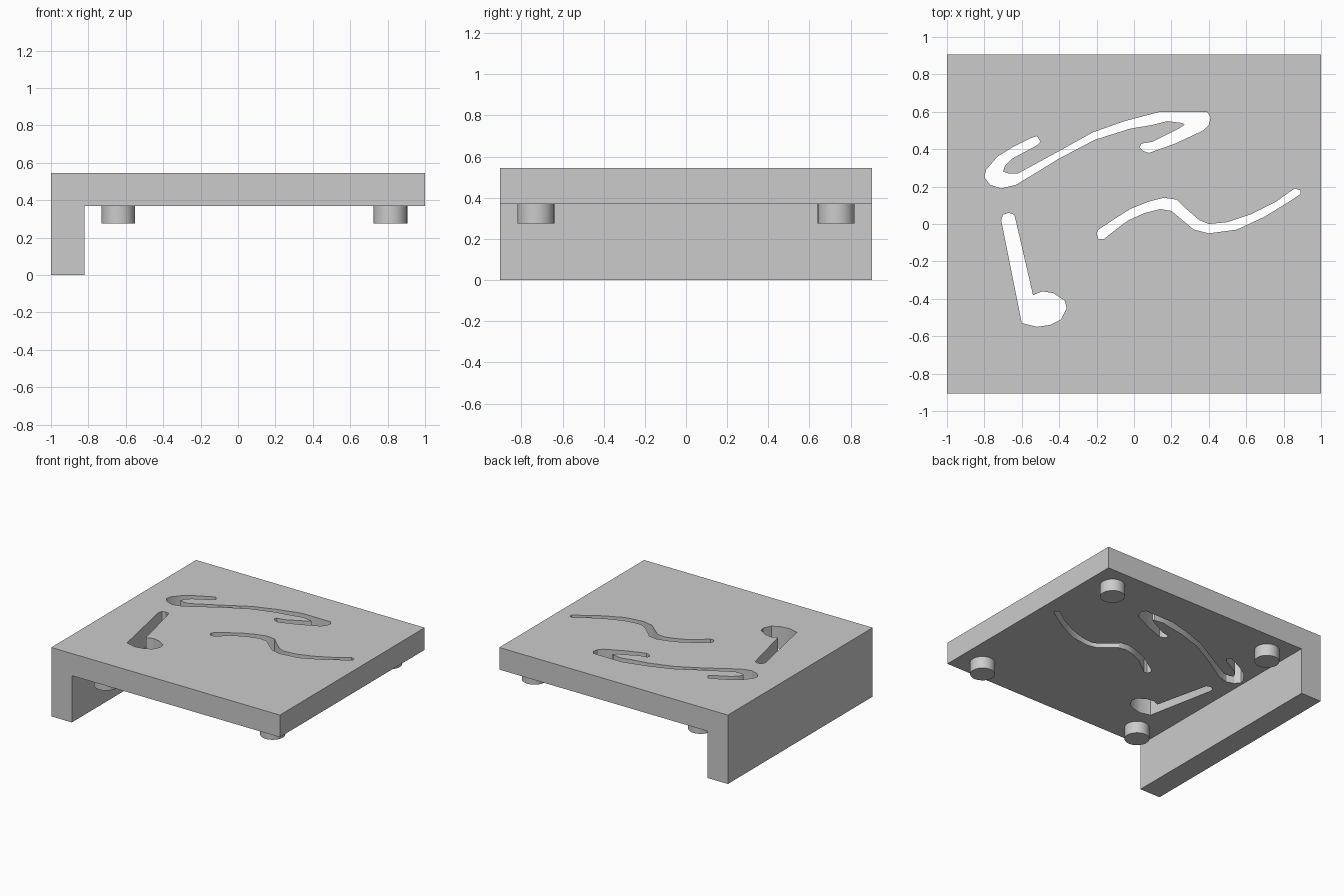
import bpy
import bmesh
import math

cube = bpy.data.objects.get("Cube")
if cube:
    bpy.data.objects.remove(cube, do_unlink=True)

# Main dimensions
HALF_WIDTH, HALF_DEPTH = 1.0, 0.905
TOP, UNDERSIDE, FOOT_BOTTOM = 0.545, 0.37, 0.275
LEG_INNER = -0.82

grey = bpy.data.materials.new("plain grey")
grey.use_nodes = True
colour = (0.6, 0.6, 0.6, 1)
grey.diffuse_color = colour
grey.node_tree.nodes["Principled BSDF"].inputs["Base Color"].default_value = colour


def extrude_profile(name, points, offset):
    """Solid prism made by sweeping a closed outline along an offset."""
    bm = bmesh.new()
    face = bm.faces.new([bm.verts.new(p) for p in points])
    swept = bmesh.ops.extrude_face_region(bm, geom=[face])["geom"]
    moved = [v for v in swept if isinstance(v, bmesh.types.BMVert)]
    bmesh.ops.translate(bm, verts=moved, vec=offset)
    bmesh.ops.recalc_face_normals(bm, faces=bm.faces)
    mesh = bpy.data.meshes.new(name)
    bm.to_mesh(mesh)
    bm.free()
    mesh.materials.append(grey)
    obj = bpy.data.objects.new(name, mesh)
    bpy.context.collection.objects.link(obj)
    return obj


def smooth(obj):
    bpy.ops.object.select_all(action="DESELECT")
    obj.select_set(True)
    bpy.context.view_layer.objects.active = obj
    bpy.ops.object.shade_smooth_by_angle(angle=math.radians(30))


# Top board and side leg as one L-shaped body
profile = [(-HALF_WIDTH, 0), (LEG_INNER, 0), (LEG_INNER, UNDERSIDE),
           (HALF_WIDTH, UNDERSIDE), (HALF_WIDTH, TOP), (-HALF_WIDTH, TOP)]
board = extrude_profile("board_with_leg", [(x, -HALF_DEPTH, z) for x, z in profile],
                        (0, 2 * HALF_DEPTH, 0))

# Slot outlines, in hundredths of a unit
hooked_slot = [
    (-50, 44), (-52, 47), (-55, 46), (-65, 41), (-73, 36), (-79, 29), (-80, 25),
    (-77, 21), (-71, 19), (-63, 21), (-40, 35), (-21, 45), (-2, 51), (10, 53),
    (18, 55), (26, 54), (27, 53), (24, 51), (10, 44), (4, 43), (3, 41), (5, 39),
    (8, 38), (22, 43), (37, 50), (40, 53), (41, 57), (39, 60), (34, 60), (14, 60),
    (-5, 55), (-22, 49), (-40, 39), (-62, 27), (-67, 27), (-70, 28), (-69, 31),
    (-65, 35), (-52, 42)]
wavy_slot = [
    (-20, -5), (-19, -8), (-16, -8), (-11, -4), (-3, 2), (6, 6), (14, 8), (20, 7),
    (26, 2), (32, -3), (40, -5), (55, -3), (70, 4), (83, 12), (89, 16), (89, 18),
    (86, 19), (83, 17), (76, 12), (62, 5), (50, 1), (40, 0), (35, 2), (28, 8),
    (23, 13), (16, 14), (8, 12), (-2, 8), (-10, 3), (-19, -3)]
paddle_slot = [
    (-71, 2), (-70, 5), (-67, 6), (-64, 5), (-63, 1), (-54, -38), (-49, -36),
    (-43, -37), (-37, -41), (-36, -45), (-39, -51), (-45, -54), (-52, -55), (-60, -53)]

# Cut the slots right through the board
bpy.context.view_layer.objects.active = board
for name, outline in (("hooked_slot", hooked_slot), ("wavy_slot", wavy_slot),
                      ("paddle_slot", paddle_slot)):
    cutter = extrude_profile(name + "_cutter",
                             [(x / 100, y / 100, UNDERSIDE - 0.1) for x, y in outline],
                             (0, 0, TOP - UNDERSIDE + 0.2))
    cutter.hide_render = True
    cut = board.modifiers.new(name, "BOOLEAN")
    cut.operation = "DIFFERENCE"
    cut.solver = "EXACT"
    cut.object = cutter
    bpy.ops.object.modifier_apply(modifier=cut.name)
    bpy.data.objects.remove(cutter, do_unlink=True)
smooth(board)

# Four round feet under the board
for side, x in (("right", -0.64), ("left", 0.815)):
    for end, y in (("front", -0.73), ("back", 0.73)):
        bpy.ops.mesh.primitive_cylinder_add(
            vertices=32, radius=0.09, depth=UNDERSIDE - FOOT_BOTTOM,
            location=(x, y, (UNDERSIDE + FOOT_BOTTOM) / 2))
        foot = bpy.context.object
        foot.name = f"{end}_{side}_foot"
        foot.data.materials.append(grey)
        smooth(foot)
